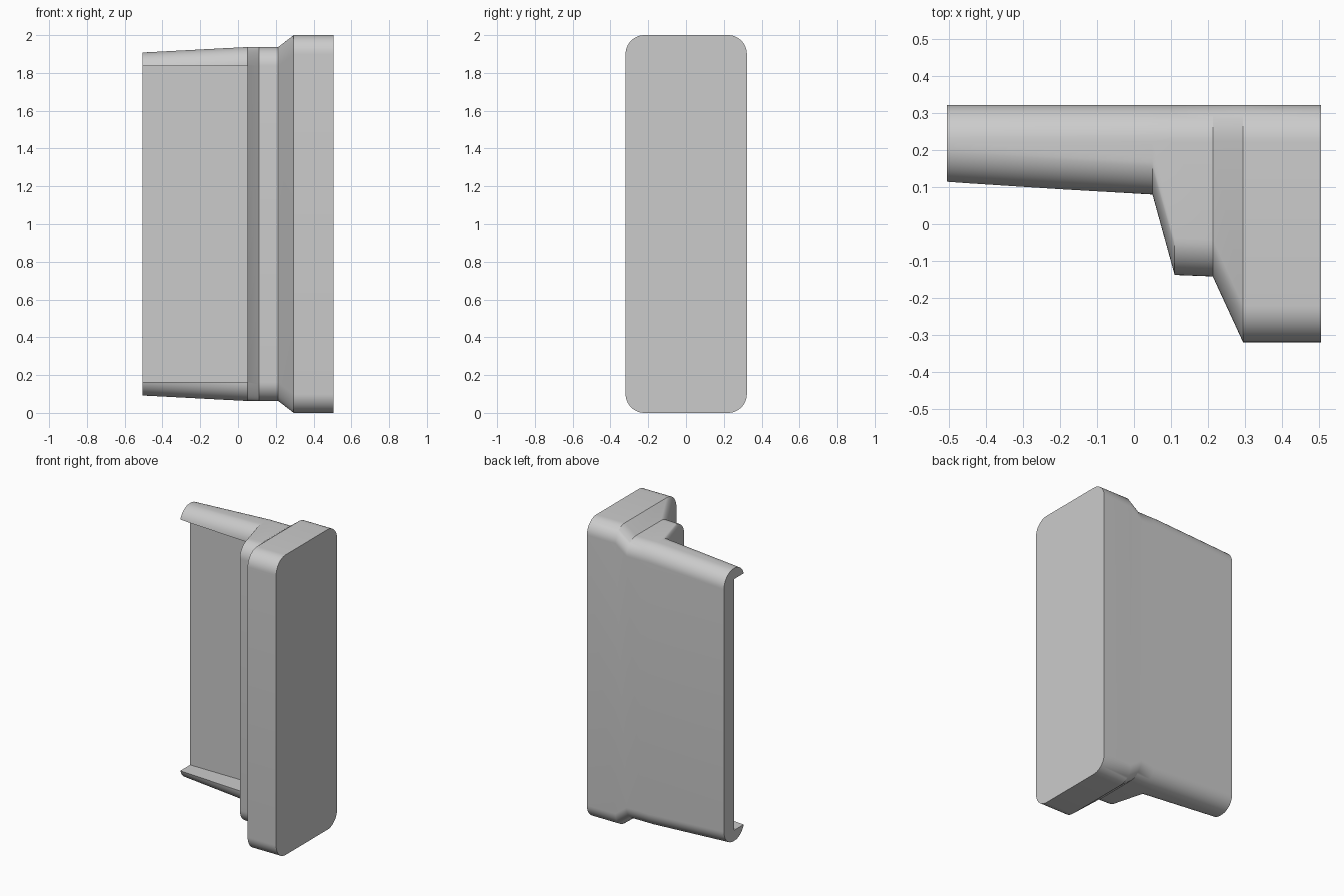
import bpy, bmesh, math

if "Cube" in bpy.data.objects:
    bpy.data.objects.remove(bpy.data.objects["Cube"])

# Stations along x: (x, front y, top z); the back stays flat at y = 0.322
BACK, RADIUS, SEGS = 0.322, 0.1, 12
STATIONS = [(-0.505, 0.11, 1.908), (0.05, 0.08, 1.937), (0.11, -0.138, 1.937),
            (0.213, -0.142, 1.937), (0.295, -0.32, 2.0), (0.505, -0.32, 2.0)]


def section(front, top):
    """Rounded rectangle in the y-z plane."""
    r, bottom = RADIUS, 2.0 - top
    corners = [(BACK - r, top - r, 0), (front + r, top - r, 90),
               (front + r, bottom + r, 180), (BACK - r, bottom + r, 270)]
    pts = []
    for cy, cz, start in corners:
        for i in range(SEGS + 1):
            a = math.radians(start + 90 * i / SEGS)
            pts.append((cy + r * math.cos(a), cz + r * math.sin(a)))
    return pts


# Stepped body lofted through the sections
bm = bmesh.new()
rings = [[bm.verts.new((x, y, z)) for y, z in section(f, t)] for x, f, t in STATIONS]
for a, b in zip(rings, rings[1:]):
    n = len(a)
    for i in range(n):
        j = (i + 1) % n
        bm.faces.new((a[i], a[j], b[j], b[i]))
bm.faces.new(rings[0])
bm.faces.new(rings[-1])
bmesh.ops.recalc_face_normals(bm, faces=bm.faces)
mesh = bpy.data.meshes.new("stepped_body")
bm.to_mesh(mesh)
bm.free()
body = bpy.data.objects.new("stepped_body", mesh)
bpy.context.collection.objects.link(body)

# Recess behind the two lips, leaving a thin back panel
x0, x1, y0, y1, z0, z1 = -0.8, 0.0505, -0.6, 0.217, 0.163, 1.837
bpy.ops.mesh.primitive_cube_add(size=1, location=((x0 + x1) / 2, (y0 + y1) / 2, (z0 + z1) / 2))
cutter = bpy.context.object
cutter.name = "recess_cutter"
cutter.scale = (x1 - x0, y1 - y0, z1 - z0)
cutter.hide_render = True

cut = body.modifiers.new("recess", 'BOOLEAN')
cut.operation, cut.solver, cut.object = 'DIFFERENCE', 'EXACT', cutter
bpy.ops.object.select_all(action='DESELECT')
body.select_set(True)
bpy.context.view_layer.objects.active = body
bpy.ops.object.modifier_apply(modifier=cut.name)
bpy.data.objects.remove(cutter, do_unlink=True)
bpy.ops.object.shade_smooth_by_angle(angle=math.radians(30))
